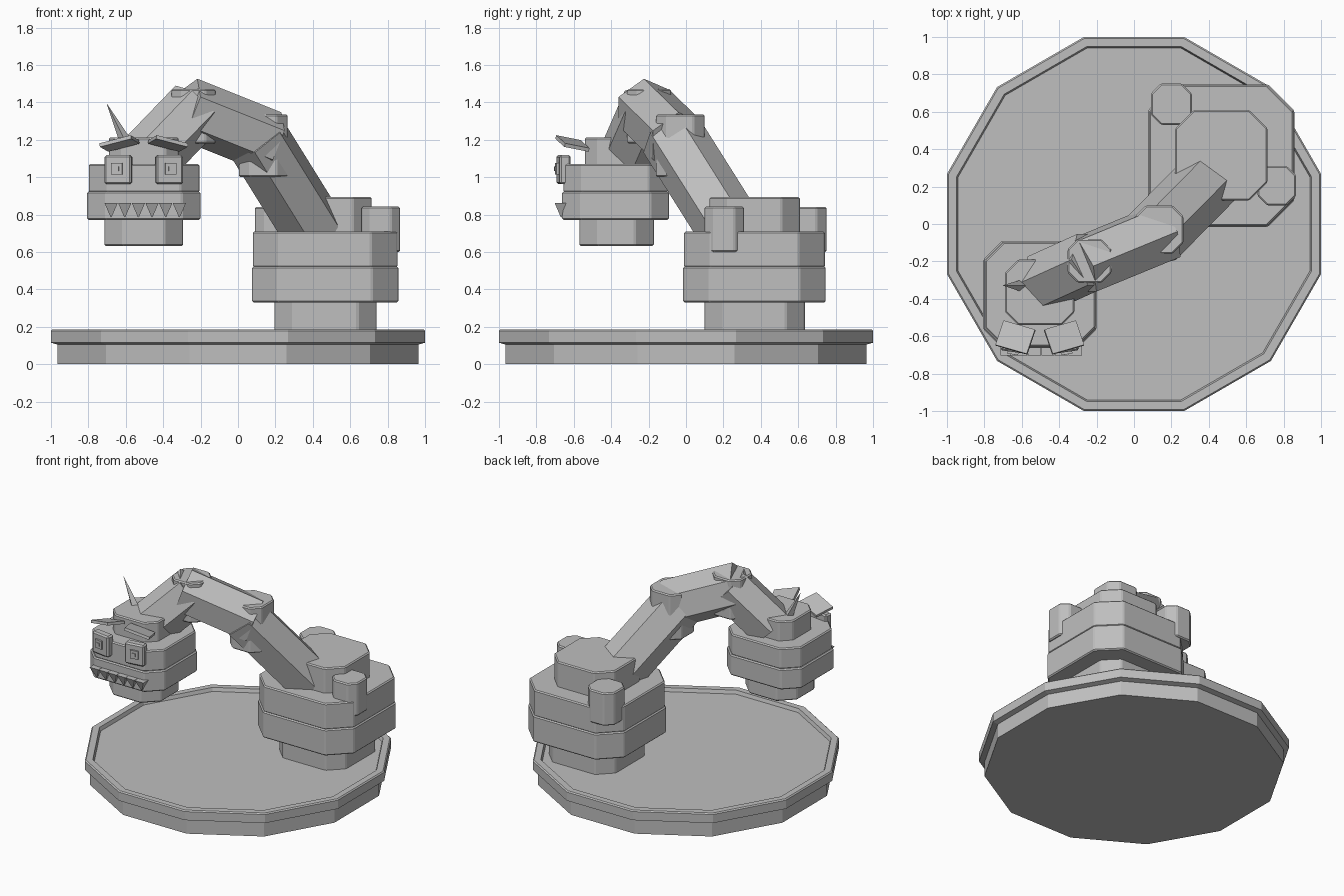
import bpy
import bmesh
import math
from mathutils import Vector, Matrix, Euler

cube = bpy.data.objects.get("Cube")
if cube:
    bpy.data.objects.remove(cube, do_unlink=True)

grey = bpy.data.materials.new("plain grey")
GREY = (0.52, 0.52, 0.52, 1)
grey.diffuse_color = GREY
grey.use_nodes = True
grey.node_tree.nodes["Principled BSDF"].inputs["Base Color"].default_value = GREY


def finish(name, bm, bevel=0):
    bmesh.ops.recalc_face_normals(bm, faces=bm.faces)
    mesh = bpy.data.meshes.new(name)
    bm.to_mesh(mesh)
    bm.free()
    mesh.materials.append(grey)
    obj = bpy.data.objects.new(name, mesh)
    bpy.context.collection.objects.link(obj)
    if bevel:
        mod = obj.modifiers.new("soft edge", "BEVEL")
        mod.width = bevel
        mod.segments = 1
    return obj


def block(name, x0, x1, y0, y1, z0, z1, cut, bevel=0.008):
    """Upright box with its four vertical corners cut off."""
    bm = bmesh.new()
    outline = [(x0 + cut, y0), (x1 - cut, y0), (x1, y0 + cut), (x1, y1 - cut),
               (x1 - cut, y1), (x0 + cut, y1), (x0, y1 - cut), (x0, y0 + cut)]
    face = bm.faces.new([bm.verts.new((x, y, z0)) for x, y in outline])
    top = bmesh.ops.extrude_face_region(bm, geom=[face])["geom"]
    bmesh.ops.translate(bm, vec=(0, 0, z1 - z0),
                        verts=[v for v in top if isinstance(v, bmesh.types.BMVert)])
    return finish(name, bm, bevel)


def spike(name, start, end, r0, r1, sides, corner):
    """Prism or cone between two points, with one corner facing a direction."""
    a, b = Vector(start), Vector(end)
    d = (b - a).normalized()
    u = Vector(corner)
    u = (u - d * u.dot(d)).normalized()
    turn = Matrix((u, d.cross(u), d)).transposed().to_4x4()
    bm = bmesh.new()
    bmesh.ops.create_cone(bm, cap_ends=True, segments=sides, radius1=r0, radius2=r1,
                          depth=(b - a).length,
                          matrix=Matrix.Translation((a + b) / 2) @ turn)
    return finish(name, bm)


def plate(name, centre, size, angles=(0, 0, 0), bevel=0):
    """Box turned by angles in degrees."""
    bm = bmesh.new()
    turn = Euler([math.radians(a) for a in angles]).to_matrix().to_4x4()
    bmesh.ops.create_cube(bm, size=1, matrix=Matrix.Translation(centre) @ turn
                          @ Matrix.Diagonal((*size, 1)))
    return finish(name, bm, bevel)


# Twelve-sided base with a shallow tray, as one turned profile
bm = bmesh.new()
rings = []
for apothem, z in [(0.965, 0), (0.965, 0.105), (1, 0.115), (1, 0.178),
                   (0.992, 0.186), (0.948, 0.186), (0.94, 0.16)]:
    r = apothem / math.cos(math.pi / 12)
    angles = [math.pi / 12 + i * math.pi / 6 for i in range(12)]
    rings.append([bm.verts.new((r * math.cos(a), r * math.sin(a), z)) for a in angles])
for low, high in zip(rings, rings[1:]):
    for i in range(12):
        j = (i + 1) % 12
        bm.faces.new((low[i], low[j], high[j], high[i]))
bm.faces.new(rings[0])
bm.faces.new(rings[-1])
finish("base_tray", bm)

# Rear body, stacked from cut-corner blocks
block("body_pedestal", 0.195, 0.74, 0.10, 0.635, 0.15, 0.34, 0.1)
block("body_lower", 0.075, 0.857, -0.015, 0.747, 0.33, 0.522, 0.14)
block("body_upper", 0.08, 0.852, -0.01, 0.742, 0.518, 0.71, 0.14)
block("body_cap", 0.22, 0.715, 0.125, 0.61, 0.70, 0.893, 0.1)
block("body_knob_back", 0.09, 0.31, 0.53, 0.752, 0.60, 0.84, 0.055)
block("body_knob_side", 0.66, 0.867, 0.10, 0.31, 0.60, 0.842, 0.05)

# Arm of three six-sided segments with two joints
spike("arm_lower", (0.435, 0.27, 0.67), (0.09, -0.08, 1.225), 0.175, 0.175, 6, (1, 0, 0))
spike("arm_middle", (0.17, -0.04, 1.19), (-0.28, -0.225, 1.37), 0.168, 0.168, 6, (0, 1, 0))
spike("arm_front", (-0.215, -0.19, 1.375), (-0.48, -0.31, 1.10), 0.165, 0.165, 6, (0, 1, 0))
block("joint_rear", 0.005, 0.265, -0.16, 0.10, 1.0, 1.335, 0.06)
block("joint_front", -0.355, -0.12, -0.315, -0.08, 1.18, 1.47, 0.055)

# Head
block("head_neck", -0.715, -0.293, -0.57, -0.172, 0.632, 0.78, 0.1)
block("head_lower", -0.806, -0.2, -0.662, -0.09, 0.772, 0.922, 0.1)
block("head_upper", -0.797, -0.207, -0.655, -0.097, 0.918, 1.07, 0.1)
block("head_crown", -0.69, -0.317, -0.54, -0.19, 1.06, 1.212, 0.07)

# Face, with mirrored eyes and brows
MID = -0.504
for side, label in ((-1, "right"), (1, "left")):
    x = MID + side * 0.135
    plate("eye_" + label, (x, -0.655, 1.04), (0.145, 0.06, 0.155), (0, 0, side * 8), 0.01)
    plate("iris_" + label, (x + side * 0.009, -0.688, 1.045), (0.06, 0.018, 0.06),
          (0, 0, side * 8))
    plate("pupil_" + label, (x + side * 0.01, -0.696, 1.045), (0.024, 0.014, 0.024),
          (0, 0, side * 8))
    plate("brow_" + label, (MID + side * 0.13, -0.607, 1.18), (0.18, 0.14, 0.02),
          (-11, side * 14, side * 16))

# Teeth and horn
for i in range(6):
    x = MID + 0.008 + (i - 2.5) * 0.073
    spike(f"tooth_{i + 1}", (x, -0.667, 0.862), (x, -0.667, 0.785), 0.05, 0.003, 4, (1, 1, 0))
spike("horn", (-0.592, -0.33, 1.17), (-0.70, -0.328, 1.39), 0.035, 0.001, 4, (0, 1, 0))
